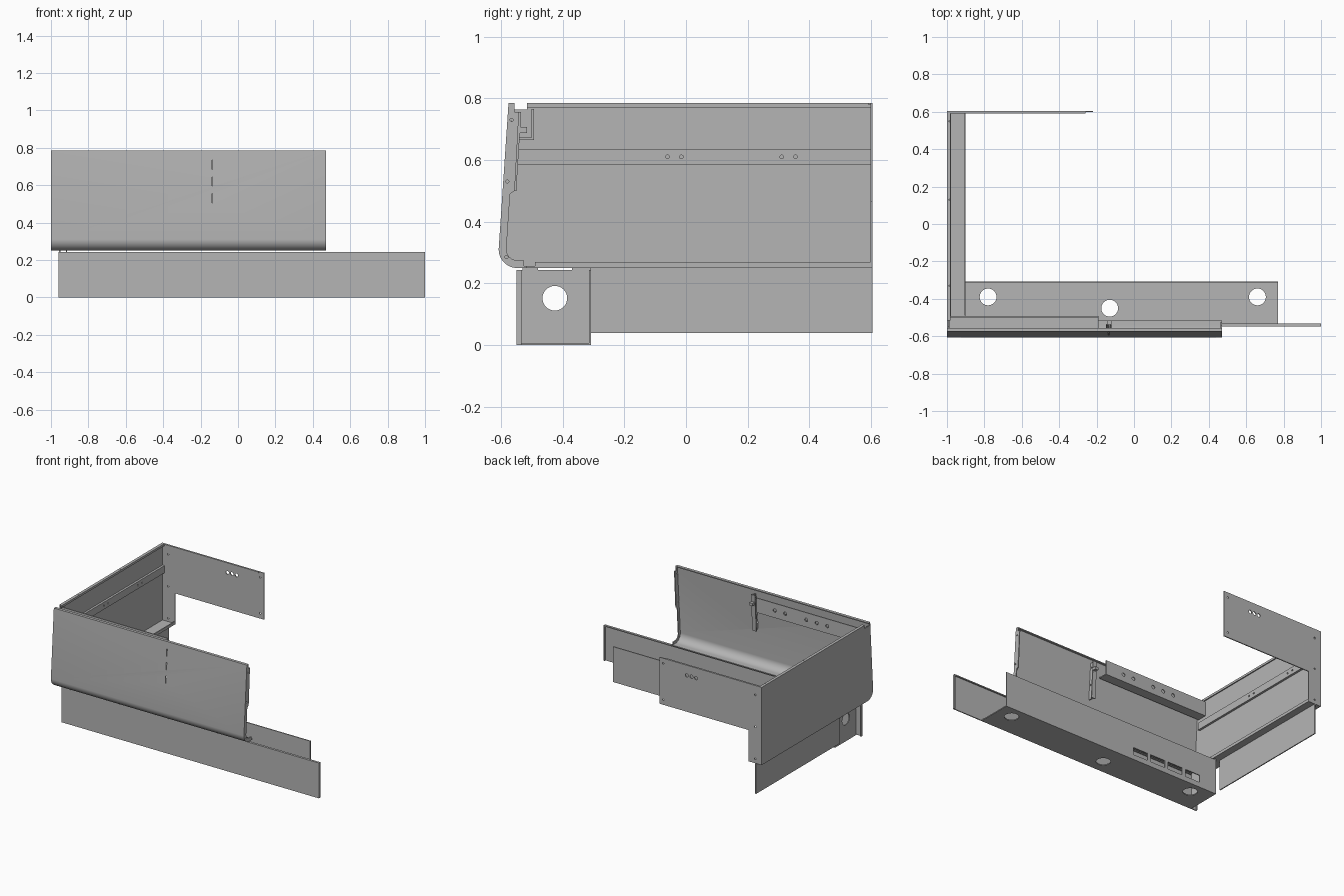
import bpy
import math
from mathutils import Vector

cube = bpy.data.objects.get("Cube")
if cube:
    bpy.data.objects.remove(cube, do_unlink=True)

T = 0.007  # sheet thickness

steel = bpy.data.materials.new("sheet_grey")
steel.use_nodes = True
GREY = (0.46, 0.46, 0.46, 1)
steel.diffuse_color = GREY
steel.node_tree.nodes["Principled BSDF"].inputs["Base Color"].default_value = GREY


def add(name, verts, faces):
    me = bpy.data.meshes.new(name)
    me.from_pydata(verts, [], faces)
    me.materials.append(steel)
    ob = bpy.data.objects.new(name, me)
    bpy.context.collection.objects.link(ob)
    return ob


def prism(name, outline, axis, lo, hi):
    """Extrude a closed 2D outline along an axis (x: y,z  y: x,z  z: x,y)."""
    n = len(outline)
    verts = []
    for d in (lo, hi):
        for p in outline:
            v = list(p)
            v.insert(axis, d)
            verts.append(v)
    faces = [list(range(n))[::-1], list(range(n, 2 * n))]
    faces += [[i, (i + 1) % n, n + (i + 1) % n, n + i] for i in range(n)]
    ob = add(name, verts, faces)
    activate(ob)
    bpy.ops.object.mode_set(mode='EDIT')
    bpy.ops.mesh.select_all(action='SELECT')
    bpy.ops.mesh.normals_make_consistent(inside=False)
    bpy.ops.object.mode_set(mode='OBJECT')
    return ob


def activate(ob):
    bpy.ops.object.select_all(action='DESELECT')
    ob.select_set(True)
    bpy.context.view_layer.objects.active = ob


def box(name, x, y, z):
    return prism(name, [(x[0], y[0]), (x[1], y[0]), (x[1], y[1]), (x[0], y[1])], 2, *z)


def circle(u, v, r, n=24):
    return [(u + r * math.cos(i * math.tau / n), v + r * math.sin(i * math.tau / n))
            for i in range(n)]


def rect(u, v, w, h):
    return [(u - w / 2, v - h / 2), (u + w / 2, v - h / 2),
            (u + w / 2, v + h / 2), (u - w / 2, v + h / 2)]


def pierce(ob, outlines, axis, lo, hi):
    """Cut holes of the given outlines through a sheet."""
    for o in outlines:
        tool = prism("cutter", o, axis, lo, hi)
        tool.hide_render = True
        mod = ob.modifiers.new("hole", 'BOOLEAN')
        mod.operation, mod.solver, mod.object = 'DIFFERENCE', 'EXACT', tool
        activate(ob)
        bpy.ops.object.modifier_apply(modifier=mod.name)
        bpy.data.objects.remove(tool, do_unlink=True)


def arc(cy, cz, r, steps=10):
    """Quarter bend from the front face down to the bottom lip."""
    return [(cy - r * math.cos(t), cz - r * math.sin(t))
            for t in (i * math.pi / 2 / steps for i in range(steps + 1))]


# Sloped front panel with rolled lower edge and folded top
outer = [(-0.555, 0.785), (-0.575, 0.785)] + arc(-0.547, 0.31, 0.06) + [(-0.515, 0.25)]
inner = [(-0.555, 0.785 - T), (-0.575 + T, 0.785 - T)] + arc(-0.547, 0.31, 0.06 - T) + [(-0.515, 0.25 + T)]
front = prism("front_panel", outer + inner[::-1], 0, -1, 0.47)
pierce(front, [rect(-0.135, z, 0.006, 0.05) for z in (0.53, 0.62, 0.71)], 1, -0.7, -0.54)
activate(front)
bpy.ops.object.shade_smooth_by_angle(angle=math.radians(30))

# Folded end flange of the front panel
flange_outline = ([(-0.556, 0.783), (-0.574, 0.783)] + arc(-0.547, 0.31, 0.058)
                  + [(-0.525, 0.252), (-0.525, 0.275)] + arc(-0.547, 0.31, 0.035)[::-1]
                  + [(-0.57, 0.49), (-0.555, 0.5), (-0.541, 0.755), (-0.556, 0.755)])
holes = [circle(-0.565, 0.73, 0.005, 12), circle(-0.579, 0.53, 0.005, 12), circle(-0.582, 0.285, 0.005, 12)]
flange = prism("front_end_flange", flange_outline, 0, 0.47 - T, 0.47)
pierce(flange, holes, 0, 0.4, 0.5)

# Upright bracket behind the front panel, with hook
mid_bracket = prism("middle_bracket", [(-0.575, 0.75), (-0.541, 0.755), (-0.557, 0.5), (-0.59, 0.5)],
                    0, -0.135, -0.135 + T)
pierce(mid_bracket, [circle(-0.563, 0.72, 0.006, 12), circle(-0.57, 0.6, 0.006, 12)], 0, -0.2, -0.1)
box("bracket_hook", (-0.145, -0.12), (-0.545, -0.515), (0.688, 0.706))
prism("bracket_foot", [(-0.541, 0.755), (-0.541 + T, 0.755), (-0.557 + T, 0.5), (-0.557, 0.5)],
      0, -0.15, -0.12)

# Angle rail behind the upper front panel
rail = box("front_rail_web", (-0.99, -0.19), (-0.5, -0.5 + T), (0.665, 0.765))
pierce(rail, [circle(x, 0.715, 0.012, 16) for x in (-0.33, -0.41, -0.57, -0.65, -0.73)], 1, -0.52, -0.48)
box("front_rail_flange", (-0.99, -0.19), (-0.56, -0.5), (0.665, 0.665 + T))

# Side wall
wall_outline = ([(0.604, 0.25), (0.604, 0.785), (-0.515, 0.785), (-0.515, 0.763), (-0.571, 0.763)]
                + arc(-0.547, 0.31, 0.058))
prism("side_wall", wall_outline, 0, -1, -1 + T)
top_flange = box("side_top_flange", (-1, -0.98), (-0.515, 0.604), (0.785 - T, 0.785))
pierce(top_flange, [circle(-0.986, y, 0.004, 12) for y in (-0.33, 0.13, 0.55)], 2, 0.7, 0.8)
box("side_top_lip", (-0.98 - T, -0.98), (-0.515, 0.604), (0.77, 0.785))

# Raised strip along the inner side wall
strip = box("side_strip", (-0.985, -0.978), (-0.55, 0.6), (0.585, 0.635))
pierce(strip, [circle(y, 0.61, 0.006, 12) for y in (-0.06, -0.015, 0.31, 0.355)], 0, -0.99, -0.97)
for name, z in (("strip_lower_fold", 0.585), ("strip_upper_fold", 0.635 - T)):
    box(name, (-0.998, -0.978), (-0.55, 0.6), (z, z + T))

# Ledge under the side wall and the recessed lower wall
box("side_ledge", (-1, -0.9), (-0.525, 0.604), (0.25, 0.25 + T))
box("side_ledge_lip", (-0.9 - T, -0.9), (-0.49, 0.604), (0.25, 0.27))
box("lower_side_wall", (-0.957, -0.957 + T), (-0.31, 0.604), (0.04, 0.252))

# Back panel, stepped down at the corner
back_outline = [(-1, 0.25), (-0.9, 0.25), (-0.9, 0.465), (-0.22, 0.465), (-0.22, 0.785), (-1, 0.785)]
back = prism("back_panel", back_outline, 1, 0.605 - T, 0.605)
pierce(back, [circle(x, 0.715, 0.012, 16) for x in (-0.5, -0.465, -0.43)]
       + [circle(-0.25, 0.5, 0.006, 12), circle(-0.25, 0.75, 0.006, 12)]
       + [circle(-0.95, z, 0.006, 12) for z in (0.28, 0.5, 0.72)], 1, 0.55, 0.65)
box("back_top_flange", (-1, -0.26), (0.592, 0.604), (0.785 - T, 0.785))

# Base channel: long front, floor, back and pierced end
box("base_front", (-0.96, 1), (-0.549, -0.549 + T), (0, 0.243))
box("base_front_top_fold", (-0.96, 1), (-0.549, -0.533), (0.243 - T, 0.243))
for name, x in (("base_left_fold", 1 - T), ("base_right_fold", -0.96)):
    box(name, (x, x + T), (-0.549, -0.533), (0, 0.243))
floor = box("base_floor", (-0.92, 0.77), (-0.545, -0.308), (0, T))
pierce(floor, [circle(x, y, 0.045, 32) for x, y in ((-0.78, -0.39), (-0.13, -0.45), (0.66, -0.39))],
       2, -0.1, 0.1)
base_back = box("base_back", (-0.92, 0.77), (-0.308 - T, -0.308), (0, 0.243))
pierce(base_back, [rect(x, 0.06, 0.115, 0.05) for x in (-0.31, -0.45, -0.59, -0.73)], 1, -0.4, -0.2)
base_end = box("base_end", (-0.92, -0.92 + T), (-0.535, -0.308), (0, 0.243))
pierce(base_end, [circle(-0.425, 0.152, 0.04, 32)], 0, -1, -0.8)
for name, y in (("end_tab_front", (-0.53, -0.48)), ("end_tab_rear", (-0.37, -0.31))):
    box(name, (-0.92, -0.92 + T), y, (0.24, 0.255))
